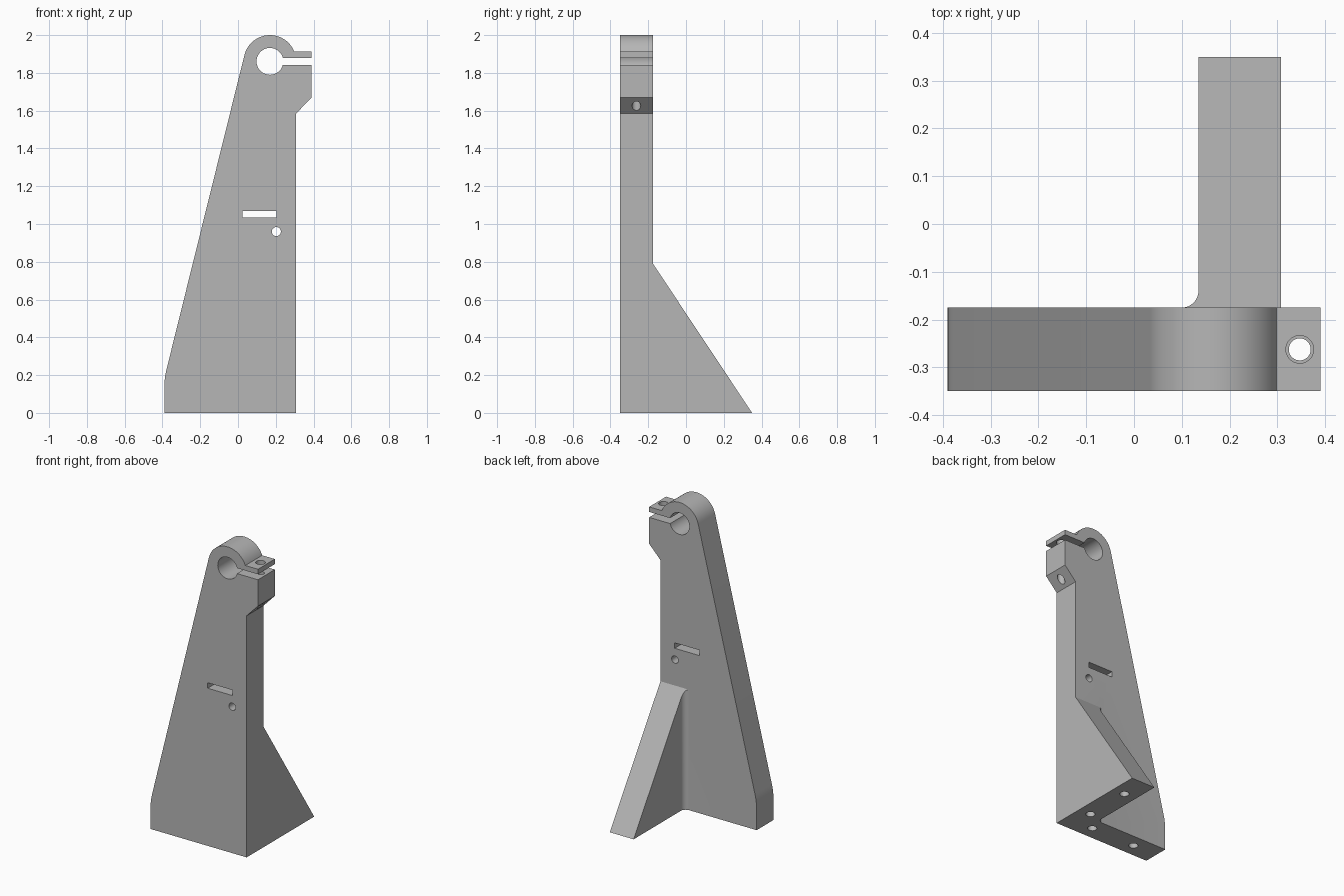
import bpy, bmesh
from math import sin, cos, asin, radians, pi
from mathutils import Vector, Matrix

if "Cube" in bpy.data.objects:
    bpy.data.objects.remove(bpy.data.objects["Cube"], do_unlink=True)

grey = bpy.data.materials.new("machined grey")
grey.use_nodes = True
colour = (0.47, 0.47, 0.47, 1)
grey.diffuse_color = colour
grey.node_tree.nodes["Principled BSDF"].inputs["Base Color"].default_value = colour


def arc(cx, cy, r, start, end, steps):
    angles = [start + (end - start) * i / steps for i in range(steps + 1)]
    return [(cx + r * cos(a), cy + r * sin(a)) for a in angles]


def prism(name, points, axis, low, high, trim=None):
    """Extrude a profile along y (points are x, z) or z (points are x, y)."""
    bm = bmesh.new()
    place = (lambda p: (p[0], low, p[1])) if axis == "y" else (lambda p: (p[0], p[1], low))
    face = bm.faces.new([bm.verts.new(place(p)) for p in points])
    extruded = bmesh.ops.extrude_face_region(bm, geom=[face])
    moved = [v for v in extruded["geom"] if isinstance(v, bmesh.types.BMVert)]
    shift = Vector((0, high - low, 0) if axis == "y" else (0, 0, high - low))
    bmesh.ops.translate(bm, verts=moved, vec=shift)
    if trim:
        cut = bmesh.ops.bisect_plane(bm, geom=bm.verts[:] + bm.edges[:] + bm.faces[:],
                                     plane_co=trim[0], plane_no=trim[1], clear_outer=True)
        edges = [e for e in cut["geom_cut"] if isinstance(e, bmesh.types.BMEdge)]
        bmesh.ops.contextual_create(bm, geom=edges)
    bmesh.ops.recalc_face_normals(bm, faces=bm.faces)
    mesh = bpy.data.meshes.new(name)
    bm.to_mesh(mesh)
    bm.free()
    mesh.materials.append(grey)
    obj = bpy.data.objects.new(name, mesh)
    bpy.context.collection.objects.link(obj)
    return obj


def combine(target, other, operation):
    other.hide_render = True
    mod = target.modifiers.new(operation.lower(), "BOOLEAN")
    mod.operation, mod.solver, mod.object = operation, "EXACT", other
    bpy.context.view_layer.objects.active = target
    bpy.ops.object.modifier_apply(modifier=mod.name)
    bpy.data.objects.remove(other, do_unlink=True)


def drill(target, x, y, r, axis, low, high):
    circle = arc(x, y, r, 0, 2 * pi, 32)[:-1]
    combine(target, prism("drill", circle, axis, low, high), "DIFFERENCE")


# Upright plate with split clamp ring
FRONT, BACK = -0.35, -0.175
CX, CZ, RING, BORE = 0.169, 1.861, 0.139, 0.071
GAP, TAB = 0.018, 0.051
gap_angle, tab_angle = asin(GAP / BORE), asin(TAB / RING)
outline = [(-0.39, 0), (0.308, 0), (0.308, 1.585), (0.39, 1.67), (0.39, CZ - GAP)]
outline += arc(CX, CZ, BORE, -gap_angle, gap_angle - 2 * pi, 48)
outline += [(0.39, CZ + GAP), (0.39, CZ + TAB)]
outline += arc(CX, CZ, RING, tab_angle, radians(166.2), 32)
outline += arc(0.01, 0.135, 0.4, radians(166.2), pi, 8)
bracket = prism("bracket", outline, "y", FRONT, BACK)

# Rear rib with rounded inner corner and sloping top
plan = [(0.308, -0.2), (0.308, 0.35), (0.135, 0.35)]
plan += arc(0.1, BACK + 0.035, 0.035, 0, -pi / 2, 8)
plan += [(0.1, -0.2)]
slope = ((0, 0.35, 0), (0, 0.79, 0.525))
combine(bracket, prism("rib", plan, "z", 0, 1, slope), "UNION")

# Window slot and small hole through the plate
window = [(0.025, 1.034), (0.205, 1.034), (0.205, 1.07), (0.025, 1.07)]
combine(bracket, prism("window", window, "y", -0.5, 0), "DIFFERENCE")
drill(bracket, 0.203, 0.96, 0.024, "y", -0.5, 0)

# Clamp bolt hole, wider in the upper tab
drill(bracket, 0.347, -0.2625, 0.023, "z", 1.5, 1.86)
drill(bracket, 0.347, -0.2625, 0.029, "z", 1.86, 2.1)

# Blind mounting holes in the base
for x, y in [(0.222, 0.175), (0.222, -0.14), (0.105, -0.2625), (-0.215, -0.2625)]:
    drill(bracket, x, y, 0.028, "z", -0.1, 0.13)

# Smooth curved faces, sharp edges kept
bpy.ops.object.select_all(action="DESELECT")
bracket.select_set(True)
bpy.context.view_layer.objects.active = bracket
bpy.ops.object.shade_smooth_by_angle(angle=radians(25))
